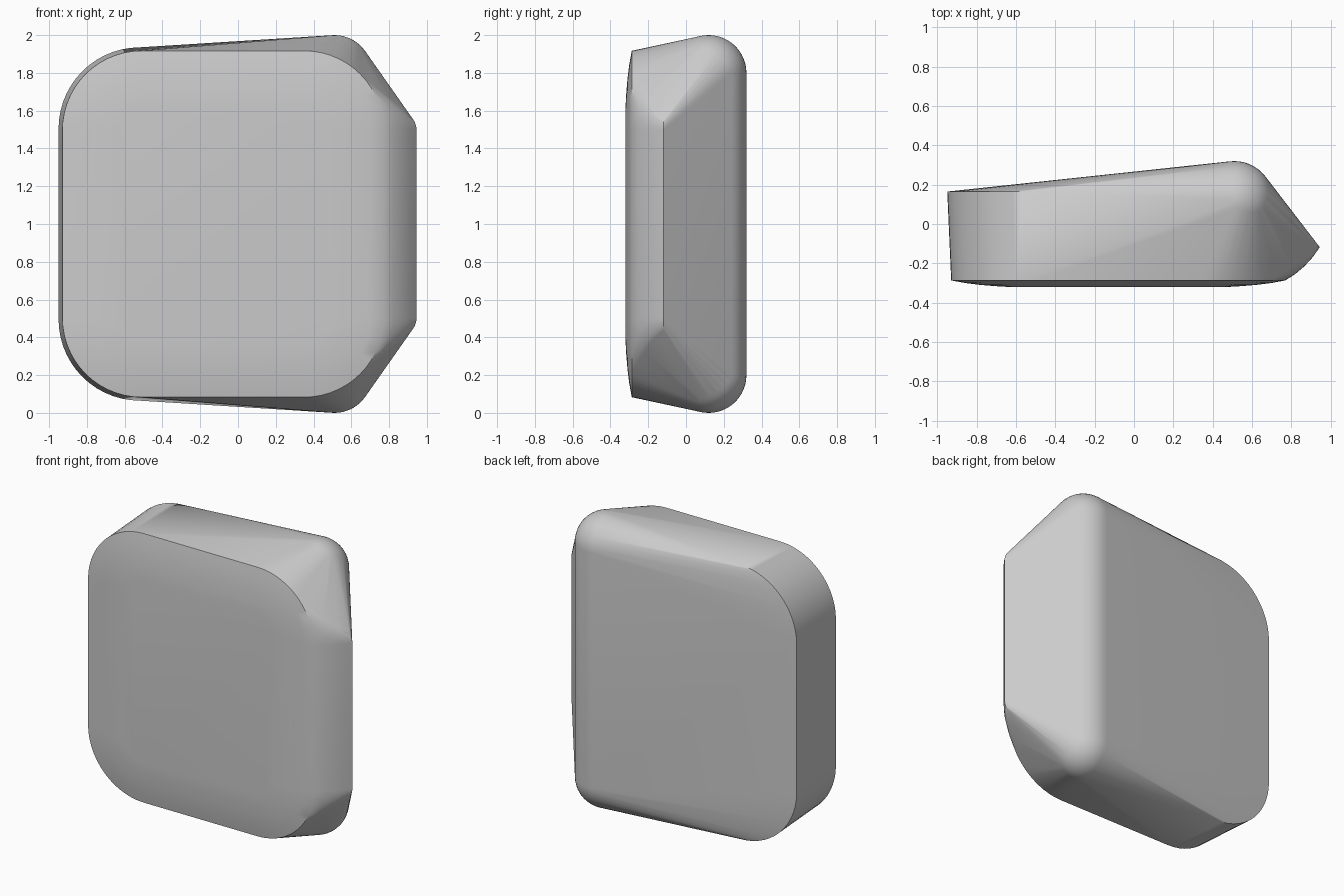
import bpy
import bmesh
from math import cos, sin, pi, radians
from mathutils import Matrix

cube = bpy.data.objects.get("Cube")
if cube:
    bpy.data.objects.remove(cube, do_unlink=True)

MID = 1.0        # height of the mirror plane
STEPS = 14       # segments per rounded corner


def corner(bm, cx, cz, r, y, side, sweep=pi / 2):
    """Add a corner arc, mirrored top and bottom; side is +1 (left) or -1 (right)."""
    for i in range(STEPS + 1):
        a = sweep * i / STEPS
        x = cx + side * r * cos(a)
        z = cz + r * sin(a)
        bm.verts.new((x, y, MID + z))
        bm.verts.new((x, y, MID - z))


def rounded_rect(bm, x0, x1, half_z, r, y):
    corner(bm, x0 + r, half_z - r, r, y, -1)
    corner(bm, x1 - r, half_z - r, r, y, 1)


bm = bmesh.new()

# Shallow domed front plate
for inset, y in ((0, -0.287), (0.07, -0.3), (0.15, -0.31), (0.22, -0.316), (0.29, -0.32)):
    rounded_rect(bm, -0.93 + inset, 0.77 - inset, 0.917 - inset, 0.42 - inset, y)

# Rear rim of the thin side
corner(bm, -0.52, 0.505, 0.43, 0.165, -1)

# Curved flank running out to the pointed side edge
for x, r, y in ((0.82, 0.33, -0.255), (0.867, 0.25, -0.215), (0.91, 0.17, -0.168), (0.945, 0.1, -0.118)):
    corner(bm, x - r, 0.497, r, y, 1)

# Ball-shaped rear corners
for s in (-1, 1):
    bmesh.ops.create_uvsphere(bm, u_segments=48, v_segments=24, radius=0.2,
                              matrix=Matrix.Translation((0.51, 0.12, MID + s * 0.8)))

# Wrap everything in one convex shell
bmesh.ops.delete(bm, geom=bm.faces[:], context='FACES_ONLY')
hull = bmesh.ops.convex_hull(bm, input=bm.verts[:])
bmesh.ops.delete(bm, geom=[v for v in bm.verts if not v.link_faces], context='VERTS')
bmesh.ops.delete(bm, geom=[e for e in bm.edges if not e.link_faces], context='EDGES')
bmesh.ops.dissolve_limit(bm, angle_limit=radians(0.3), verts=bm.verts[:], edges=bm.edges[:])
bmesh.ops.recalc_face_normals(bm, faces=bm.faces[:])

mesh = bpy.data.meshes.new("rounded_shell")
bm.to_mesh(mesh)
bm.free()
shell = bpy.data.objects.new("rounded_shell", mesh)
bpy.context.collection.objects.link(shell)
bpy.ops.object.select_all(action='DESELECT')
shell.select_set(True)
bpy.context.view_layer.objects.active = shell
bpy.ops.object.shade_smooth_by_angle(angle=radians(30))
